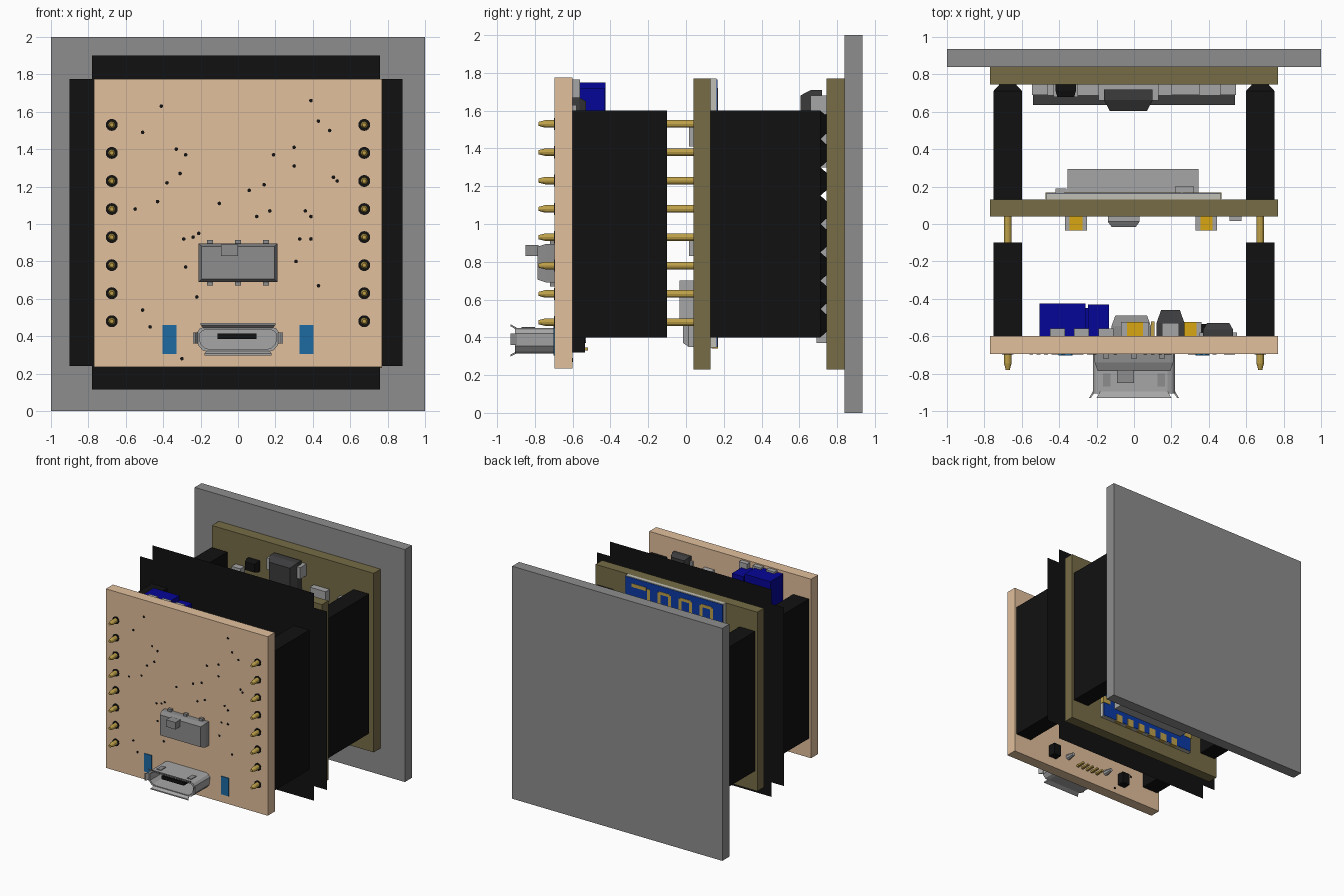
import bpy, bmesh, math

if "Cube" in bpy.data.objects:
    bpy.data.objects.remove(bpy.data.objects["Cube"])


def mat(name, r, g, b):
    m = bpy.data.materials.new(name)
    m.diffuse_color = [(c / 255) ** 2.2 for c in (r, g, b)] + [1]
    m.use_nodes = True
    m.node_tree.nodes["Principled BSDF"].inputs["Base Color"].default_value = m.diffuse_color
    return m


TAN = mat("tan_board", 225, 190, 155)
OLIVE = mat("olive_board", 118, 108, 72)
BLACK = mat("black_plastic", 24, 24, 24)
DARK = mat("dark_chip", 62, 62, 64)
GOLD = mat("gold", 190, 160, 75)
AMBER = mat("amber", 215, 165, 25)
BLUE = mat("deep_blue", 14, 14, 150)
PAD = mat("pad_blue", 35, 105, 160)
MODBLUE = mat("module_blue", 20, 60, 165)
PALE = mat("pale_edge", 190, 190, 180)
METAL = mat("metal", 165, 165, 165)
GREY = mat("grey_plastic", 140, 140, 140)


def finish(name, bm, m):
    bmesh.ops.recalc_face_normals(bm, faces=bm.faces)
    me = bpy.data.meshes.new(name)
    bm.to_mesh(me)
    bm.free()
    ob = bpy.data.objects.new(name, me)
    bpy.context.collection.objects.link(ob)
    if m:
        me.materials.append(m)
    return ob


def loft(name, rings, m, caps=True):
    """Skin a list of rings, each a list of 3D points."""
    bm = bmesh.new()
    vs = [[bm.verts.new(p) for p in r] for r in rings]
    for a, b in zip(vs, vs[1:]):
        for i in range(len(a)):
            j = (i + 1) % len(a)
            bm.faces.new((a[i], a[j], b[j], b[i]))
    if caps:
        bm.faces.new(vs[0])
        bm.faces.new(vs[-1])
    return finish(name, bm, m)


def rect(x0, x1, z0, z1, y, inset=0):
    x0, x1, z0, z1 = x0 + inset, x1 - inset, z0 + inset, z1 - inset
    return [(x0, y, z0), (x1, y, z0), (x1, y, z1), (x0, y, z1)]


def box(name, x0, x1, y0, y1, z0, z1, m=None):
    return loft(name, [rect(x0, x1, z0, z1, y0), rect(x0, x1, z0, z1, y1)], m)


def chip(name, x0, x1, y0, y1, z0, z1, m, inset=0.02):
    """Box from y0 (board side) to y1 with its outer half tapered."""
    ym = (y0 + y1) / 2
    return loft(name, [rect(x0, x1, z0, z1, y0), rect(x0, x1, z0, z1, ym),
                       rect(x0, x1, z0, z1, y1, inset)], m)


def turned(name, x, z, prof, m, n=12):
    """Round part along y; prof is a list of (y, radius)."""
    ang = [2 * math.pi * i / n for i in range(n)]
    return loft(name, [[(x + r * math.cos(a), y, z + r * math.sin(a)) for a in ang]
                       for y, r in prof], m)


def cap(name, x0, x1, y0, y1, z0, z1):
    """Amber component with metal end terminals."""
    w = (x1 - x0) * 0.22
    box(name + "_body", x0 + w, x1 - w, y0, y1, z0, z1, AMBER)
    box(name + "_end_a", x0, x0 + w, y0, y1, z0, z1, METAL)
    box(name + "_end_b", x1 - w, x1, y0, y1, z0, z1, METAL)


# Wall plate and the three boards
box("wall_plate", -1, 1, 0.84, 0.935, 0, 2, GREY)
box("rear_board", -0.77, 0.77, 0.745, 0.84, 0.23, 1.77, OLIVE)
box("middle_board", -0.77, 0.77, 0.04, 0.13, 0.23, 1.77, OLIVE)
box("front_board", -0.77, 0.77, -0.695, -0.6, 0.235, 1.775, TAN)

# Thin cross-shaped separator sheet
bm = bmesh.new()
cross = [(-.9, .24), (-.78, .24), (-.78, .115), (.76, .115), (.76, .24), (.88, .24),
         (.88, 1.775), (.76, 1.775), (.76, 1.9), (-.78, 1.9), (-.78, 1.775), (-.9, 1.775)]
bm.faces.new([bm.verts.new((x, -0.05, z)) for x, z in cross])
finish("separator_sheet", bm, BLACK)

# Pin headers, sockets and pins on both sides
for s, side in ((-1, "left"), (1, "right")):
    a, b = sorted((s * 0.6, s * 0.75))
    box(f"front_header_{side}", a, b, -0.6, -0.1, 0.4, 1.6, BLACK)
    for i in range(8):
        z = 0.475 + 0.15 * i
        loft(f"rear_socket_{side}_{i}", [rect(a, b, z - .075, z + .075, 0.13),
             rect(a, b, z - .075, z + .075, 0.712),
             rect(a, b, z - .075, z + .075, 0.745, 0.03)], BLACK)
        turned(f"pin_hole_{side}_{i}", s * 0.675, z + 0.005, [(-0.698, .032), (-0.6, .032)], BLACK, 16)
        turned(f"pin_{side}_{i}", s * 0.675, z + 0.005,
               [(-0.78, .011), (-0.745, .02), (0.04, .02)], GOLD)

# Drilled vias in the front board
vias = [(-.41, 1.63), (-.51, 1.49), (-.33, 1.4), (-.28, 1.37), (-.31, 1.27), (-.38, 1.22),
        (-.43, 1.12), (-.55, 1.08), (.39, 1.66), (.43, 1.55), (.49, 1.5), (.3, 1.41),
        (.19, 1.37), (.3, 1.31), (.51, 1.25), (.53, 1.23), (.14, 1.21), (.06, 1.18),
        (-.1, 1.11), (.17, 1.07), (.1, 1.04), (.36, 1.07), (.39, 1.04), (.33, .92),
        (.39, .92), (.31, .8), (.43, .67), (-.29, .92), (-.24, .93), (-.21, .95),
        (-.28, .77), (-.22, .61), (-.51, .54), (-.47, .45), (-.3, .28)]
for i, (x, z) in enumerate(vias):
    turned(f"via_{i}", x, z, [(-0.697, .01), (-0.598, .01)], BLACK, 8)

# Slide switch on the front
chip("switch_body", -0.21, 0.21, -0.695, -0.785, 0.69, 0.895, GREY, 0.015)
box("switch_lever", -0.09, 0, -0.85, -0.78, 0.83, 0.89, GREY)
for i in range(3):
    x = -0.15 + 0.15 * i
    box(f"switch_leg_{i}", x - .016, x + .016, -0.72, -0.695, 0.67, 0.915, GREY)

# Front light windows and their lamps behind
for s, side in ((-1, "left"), (1, "right")):
    a, b = sorted((s * 0.33, s * 0.403))
    box(f"light_window_{side}", a, b, -0.702, -0.69, 0.305, 0.46, PAD)
    box(f"lamp_{side}", a, b, -0.6, -0.535, 0.32, 0.42, BLACK)
    turned(f"socket_peg_{side}", s * 0.2, 0.385, [(-0.6, .025), (-0.53, .015)], METAL, 8)
for i in range(5):
    x = -0.1 + 0.05 * i
    box(f"socket_pin_{i}", x - .01, x + .01, -0.6, -0.52, 0.33, 0.345, GOLD)

# Charging socket: open shell, tongue and flared lips
def shell(k, y):
    h = [(.16, .315), (.19, .325), (.215, .355), (.22, .42), (.205, .44), (.18, .45)]
    pts = h + [(-x, z) for x, z in reversed(h)]
    return [(x - math.copysign(k, x), y, .383 + (z - .383) * (1 - k * 14)) for x, z in pts]


loft("socket_shell", [shell(0, -0.695), shell(0, -0.905), shell(.014, -0.905),
                      shell(.014, -0.72)], METAL)
box("socket_tongue", -0.11, 0.1, -0.88, -0.72, 0.385, 0.415, BLACK)


def lip(name, r0, r1):
    """Thin flared plate from the shell edge to the mouth."""
    t = 0.008
    loft(name, [rect(*r0, -0.895), rect(*r1, -0.93)], METAL)


lip("socket_lip_top", (-.18, .18, .438, .45), (-.2, .2, .46, .47))
lip("socket_lip_bottom", (-.16, .16, .315, .327), (-.18, .18, .298, .308))
lip("socket_lip_left", (-.22, -.208, .36, .42), (-.24, -.23, .36, .42))
lip("socket_lip_right", (.208, .22, .36, .42), (.23, .24, .36, .42))
for s in (-1, 1):
    box(f"socket_spring_{'left' if s < 0 else 'right'}", s * .145 - .02, s * .145 + .02,
        -0.87, -0.8, 0.445, 0.456, GREY)

# Inside of the front board: terminal blocks, chips and passives
box("terminal_block_large", -0.505, -0.26, -0.6, -0.425, 1.5, 1.75, BLUE)
box("terminal_block_small", -0.245, -0.135, -0.6, -0.43, 1.5, 1.72, BLUE)
box("terminal_bridge", -0.27, -0.23, -0.6, -0.45, 1.52, 1.7, BLUE)
for i in range(3):
    x = -0.45 + 0.13 * i
    box(f"terminal_foot_{i}", x, x + .08, -0.6, -0.56, 1.46, 1.765, METAL)
chip("inner_chip_wide", -0.12, 0.09, -0.6, -0.49, 0.95, 1.3, GREY)
cap("inner_cap_a", -0.07, 0.08, -0.6, -0.525, 1.45, 1.55)
chip("inner_chip_tall", 0.12, 0.27, -0.6, -0.46, 1.35, 1.58, DARK, 0.025)
box("inner_chip_tall_legs", 0.15, 0.24, -0.6, -0.53, 1.31, 1.61, METAL)
cap("inner_cap_b", 0.24, 0.36, -0.6, -0.525, 1.15, 1.25)
chip("inner_chip_flat", 0.37, 0.53, -0.6, -0.53, 1.5, 1.67, DARK)
box("inner_chip_flat_legs", 0.35, 0.55, -0.6, -0.58, 1.54, 1.63, METAL)

# Front face of the middle board
cap("middle_cap_left", -0.37, -0.25, -0.035, 0.04, 0.5, 0.7)
cap("middle_cap_right", 0.33, 0.445, -0.035, 0.04, 0.5, 0.7)
chip("middle_chip", -0.14, 0.03, 0.04, -0.015, 0.35, 0.6, METAL)
box("middle_part_upper", 0.51, 0.575, 0.015, 0.04, 1.41, 1.53, METAL)
box("middle_part_lower", 0.51, 0.575, 0.015, 0.04, 0.83, 0.92, METAL)

# Radio module on the rear of the middle board
box("module_base", -0.47, 0.465, 0.13, 0.162, 0.345, 1.77, PALE)
box("module_face", -0.465, 0.46, 0.162, 0.166, 0.35, 1.765, MODBLUE)
box("module_shield", -0.355, 0.345, 0.166, 0.295, 0.45, 1.35, METAL)
box("module_part_left", -0.42, -0.36, 0.166, 0.19, 1.37, 1.42, METAL)
box("module_part_right", 0.22, 0.32, 0.166, 0.2, 1.37, 1.42, METAL)
for i in range(8):
    z = 0.5 + 0.117 * i
    box(f"module_pad_left_{i}", -0.473, -0.4, 0.135, 0.169, z - .03, z + .03, GOLD)
    box(f"module_pad_right_{i}", 0.395, 0.468, 0.135, 0.169, z - .03, z + .03, GOLD)
for i in range(6):
    x = -0.29 + 0.117 * i
    box(f"module_pad_bottom_{i}", x - .03, x + .03, 0.135, 0.169, 0.342, 0.41, GOLD)
for i in range(7):
    x = -0.36 + 0.1 * i
    box(f"antenna_bar_{i}", x - .014, x + .014, 0.165, 0.169, 1.5, 1.71, GOLD)
    if i < 6:
        z = 1.695 if i % 2 == 0 else 1.5
        box(f"antenna_link_{i}", x, x + .1, 0.165, 0.169, z, z + .025, GOLD)
box("antenna_feed", 0.26, 0.4, 0.165, 0.169, 1.69, 1.72, GOLD)

# Front face of the rear board: regulator, long holder and passives
chip("regulator_body", -0.16, 0.1, 0.72, 0.605, 1.45, 1.71, DARK, 0.03)
box("regulator_tab", -0.19, 0.13, 0.66, 0.745, 1.58, 1.68, METAL)
for i in range(3):
    x = -0.13 + 0.1 * i
    box(f"regulator_leg_{i}", x - .02, x + .02, 0.7, 0.745, 1.38, 1.46, METAL)
box("holder_cover", -0.54, 0.54, 0.635, 0.69, 0.4, 1.1, DARK)
box("holder_base", -0.5, 0.5, 0.69, 0.745, 0.37, 1.1, METAL)
chip("rear_part_left", -0.42, -0.31, 0.745, 0.68, 1.5, 1.59, BLACK, 0.01)
cap("rear_cap", -0.43, -0.3, 0.68, 0.745, 1.3, 1.38)
box("rear_part_mid", 0.2, 0.35, 0.69, 0.745, 1.42, 1.52, METAL)
box("rear_part_right", 0.46, 0.545, 0.69, 0.745, 1.35, 1.5, METAL)
box("rear_part_far_left", -0.545, -0.46, 0.69, 0.745, 1.35, 1.5, METAL)
